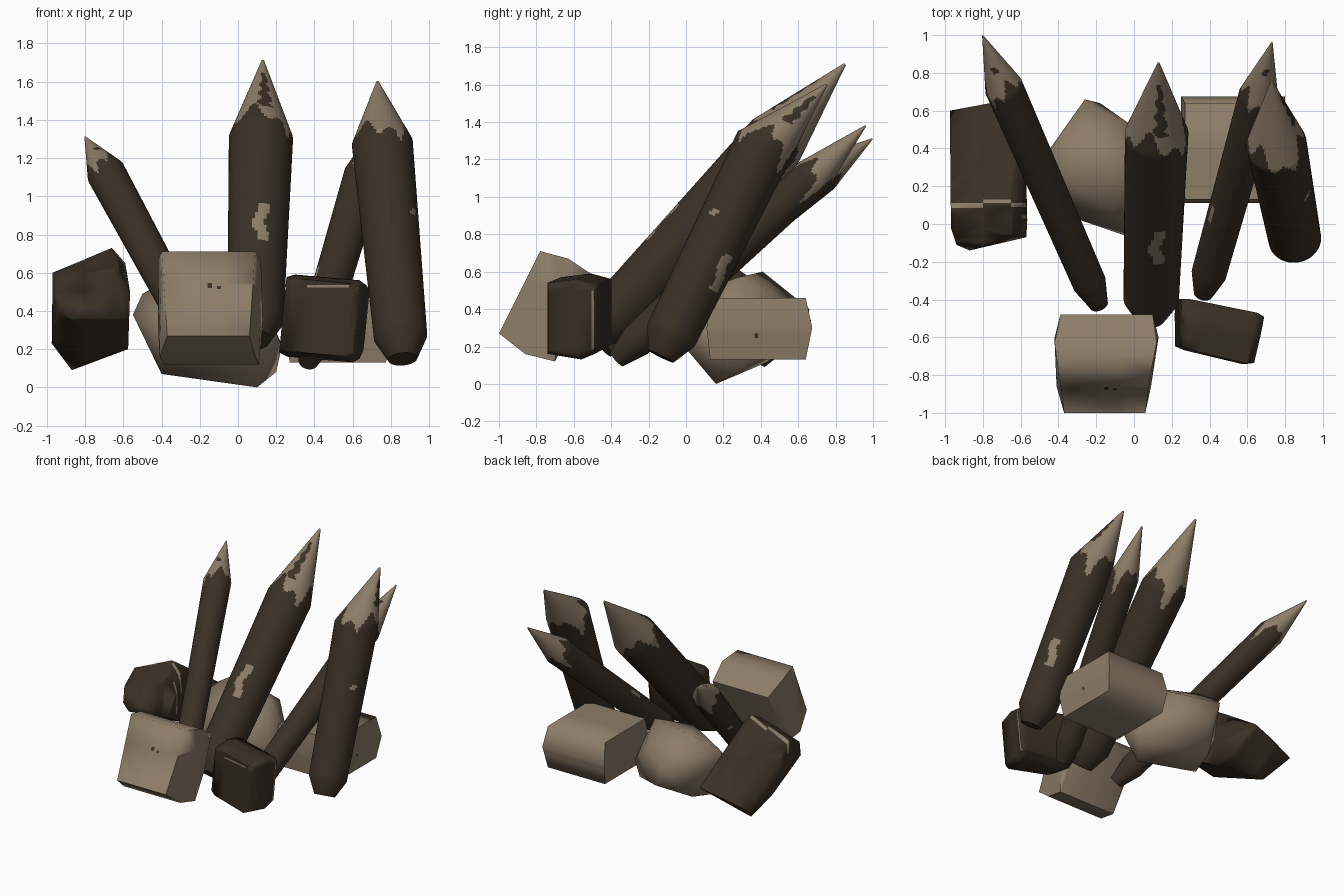
import bpy, bmesh
from math import pi, sin, cos, radians
from mathutils import Vector

cube = bpy.data.objects.get("Cube")
if cube:
    bpy.data.objects.remove(cube, do_unlink=True)


def material(name, rgb):
    m = bpy.data.materials.new(name)
    m.use_nodes = True
    m.diffuse_color = (*rgb, 1)
    m.node_tree.nodes["Principled BSDF"].inputs["Base Color"].default_value = (*rgb, 1)
    return m


BARK = material("dark bark", (0.042, 0.029, 0.018))
TAN = material("bare tan", (0.27, 0.205, 0.14))


def finish(bm, name, angle):
    bmesh.ops.recalc_face_normals(bm, faces=bm.faces)
    mesh = bpy.data.meshes.new(name)
    bm.to_mesh(mesh)
    bm.free()
    mesh.materials.append(BARK)
    mesh.materials.append(TAN)
    ob = bpy.data.objects.new(name, mesh)
    bpy.context.collection.objects.link(ob)
    bpy.ops.object.select_all(action='DESELECT')
    ob.select_set(True)
    bpy.context.view_layer.objects.active = ob
    bpy.ops.object.shade_smooth_by_angle(angle=radians(angle))


SEG = 64


def stake(name, base, neck, tip, r, seed, patches=()):
    """Round pole; t runs 0-1 along the body and 1-2 along the point."""
    base, neck, tip = Vector(base), Vector(neck), Vector(tip)
    d = (neck - base).normalized()
    e1 = (Vector((1, 0, 0)) - d * d.x).normalized()
    e2 = d.cross(e1)
    levels = [0, 0.1] + [0.1 + 0.9 * i / 60 for i in range(1, 61)]
    levels += [1 + i / 40 for i in range(1, 41)]
    bm = bmesh.new()
    rings = []
    for t in levels:
        if t <= 1:
            c = base.lerp(neck, t)
            k = 0.48 if t == 0 else 0.86 + 0.14 * t
        else:
            c = neck.lerp(tip, t - 1)
            k = 1 - 0.96 * (t - 1)
        rings.append([bm.verts.new(c + (e1 * cos(a) + e2 * sin(a)) * r * k)
                      for a in (2 * pi * i / SEG for i in range(SEG))])
    # bark below a ragged line, bare wood above, plus chips
    for j in range(len(rings) - 1):
        t = (levels[j] + levels[j + 1]) / 2
        for i in range(SEG):
            n = (i + 1) % SEG
            f = bm.faces.new((rings[j][i], rings[j][n], rings[j + 1][n], rings[j + 1][i]))
            a = 2 * pi * (i + 0.5) / SEG
            edge = 1.08 + 0.11 * sin(3 * a + seed) + 0.07 * sin(7 * a + 2 * seed)
            f.material_index = 1 if t > edge else 0
            for t0, t1, deg, half, mat in patches:
                off = (a - radians(deg) + pi) % (2 * pi) - pi
                off += 0.1 * sin(t * 40 + seed)
                if t0 < t < t1 and abs(off) < half:
                    f.material_index = mat
    bm.faces.new(rings[0])
    bm.faces.new(rings[-1]).material_index = 1
    finish(bm, name, 50)


# Sharpened stakes
stake("center_stake", (0.088, -0.49, 0.25), (0.12, 0.48, 1.30), (0.13, 0.85, 1.71), 0.168, 1.0,
      [(0.4, 0.58, 277, 0.2, 1), (1.2, 1.78, 280, 0.26, 0)])
stake("left_large_stake", (0.862, -0.135, 0.148), (0.755, 0.42, 1.28), (0.73, 0.75, 1.60), 0.16, 2.2,
      [(0.34, 0.51, 40, 0.22, 1), (0.62, 0.65, 330, 0.15, 1), (1.35, 1.8, 0, 0.3, 0)])
stake("left_thin_stake", (0.367, -0.37, 0.132), (0.66, 0.68, 1.11), (0.73, 0.96, 1.38), 0.106, 3.4,
      [(0.38, 0.46, 215, 0.15, 1), (1.5, 1.6, 270, 0.3, 0)])
stake("right_thin_stake", (-0.185, -0.43, 0.187), (-0.69, 0.725, 1.12), (-0.80, 0.995, 1.31), 0.102, 4.5,
      [(0.5, 0.55, 150, 0.2, 1), (1.4, 1.5, 270, 0.3, 0)])


def rock(name, points, mat, worn=()):
    """Faceted stone from its corners; worn holds boxes that take the other colour."""
    bm = bmesh.new()
    for p in points:
        bm.verts.new(p)
    bmesh.ops.convex_hull(bm, input=bm.verts)
    bmesh.ops.delete(bm, geom=[v for v in bm.verts if not v.link_faces], context='VERTS')
    bmesh.ops.dissolve_limit(bm, angle_limit=radians(4), verts=bm.verts, edges=bm.edges)
    for f in bm.faces:
        f.material_index = mat
    for lo, hi in worn:
        for axis in range(3):
            no = Vector([axis == k for k in range(3)])
            for side in (lo, hi):
                bmesh.ops.bisect_plane(bm, geom=bm.verts[:] + bm.edges[:] + bm.faces[:],
                                       plane_co=no * side[axis], plane_no=no)
        for f in bm.faces:
            c = f.calc_center_median()
            if all(lo[k] < c[k] < hi[k] for k in range(3)):
                f.material_index = 1 - mat
    finish(bm, name, 80)


# Front pale stone: side profile (y, z) with its x range
profile = [(-1.0, 0.27, -0.37, 0.06), (-0.78, 0.71, -0.40, 0.09), (-0.63, 0.67, -0.42, 0.12),
           (-0.48, 0.57, -0.39, 0.10), (-0.70, 0.12, -0.39, 0.11), (-0.86, 0.16, -0.41, 0.09),
           (-0.60, 0.35, -0.42, 0.13)]
rock("front_stone", [(x, y, z) for y, z, x0, x1 in profile for x in (x0, x1)], 1,
     [((-0.16, -1, 0.52), (-0.135, -0.7, 0.545)), ((-0.11, -1, 0.515), (-0.09, -0.7, 0.53))])

# Small dark stone: end profile swept across, turned a little
end = [(-0.13, -0.19), (0.05, -0.22), (0.14, -0.17), (0.14, 0.18), (0.03, 0.21), (-0.13, 0.19)]
pts = []
for x, k in ((0.235, 0.92), (0.28, 1), (0.61, 1), (0.645, 0.9)):
    for y, z in end:
        pts.append((x + 0.2 * y * (x > 0.4) + 0.09 * z, -0.575 + y * k - 0.22 * (x - 0.45),
                    0.365 + z * k - 0.09 * (x - 0.45)))
rock("small_dark_stone", pts, 0, [((0.36, -0.8, 0.522), (0.58, -0.6, 0.535)),
                                  ((0.6, -0.505, 0.18), (0.75, -0.492, 0.5))])

# Long dark stone: leaning slab, high at the front and low at the back
rock("long_dark_stone", [
    (-0.97, 0.08, 0.60), (-0.66, 0.11, 0.73), (-0.59, 0.13, 0.65),
    (-0.97, -0.02, 0.48), (-0.94, -0.11, 0.40), (-0.87, -0.14, 0.36), (-0.57, -0.07, 0.36),
    (-0.95, -0.08, 0.52), (-0.63, -0.05, 0.64), (-0.565, 0.02, 0.50),
    (-0.975, 0.60, 0.23), (-0.76, 0.64, 0.30), (-0.59, 0.67, 0.34),
    (-0.97, 0.30, 0.24), (-0.87, 0.42, 0.09), (-0.575, 0.20, 0.21), (-0.575, 0.42, 0.20)], 0,
    [((-1, 0.085, 0.5), (-0.8, 0.11, 0.8)), ((-0.8, 0.11, 0.5), (-0.65, 0.13, 0.8)),
     ((-0.65, 0.09, 0.5), (-0.5, 0.11, 0.8)), ((-0.62, 0.03, 0.35), (-0.5, 0.045, 0.6))])

# Middle pale stone
rock("middle_stone", [
    (-0.55, 0.25, 0.38), (-0.50, 0.30, 0.49), (-0.40, 0.22, 0.07), (-0.26, 0.66, 0.40),
    (0.02, 0.50, 0.45), (-0.30, 0.41, 0.60), (-0.40, 0.06, 0.30), (-0.05, -0.06, 0.26),
    (0.10, 0.16, 0.0), (-0.35, 0.42, 0.11), (0.20, 0.30, 0.08), (0.23, 0.32, 0.22),
    (0.08, 0.28, 0.57), (-0.12, 0.08, 0.50), (0.20, 0.08, 0.28), (-0.18, 0.64, 0.24)], 1)

# Back pale stone: bulging block
pts = [(x, y, z) for x in (0.27, 0.775) for y in (0.13, 0.64) for z in (0.13, 0.46)]
pts += [(x, y, 0.30) for x in (0.25, 0.80) for y in (0.11, 0.675)]
rock("back_stone", pts, 1, [((0.7, 0.365, 0.245), (0.9, 0.385, 0.27))])
